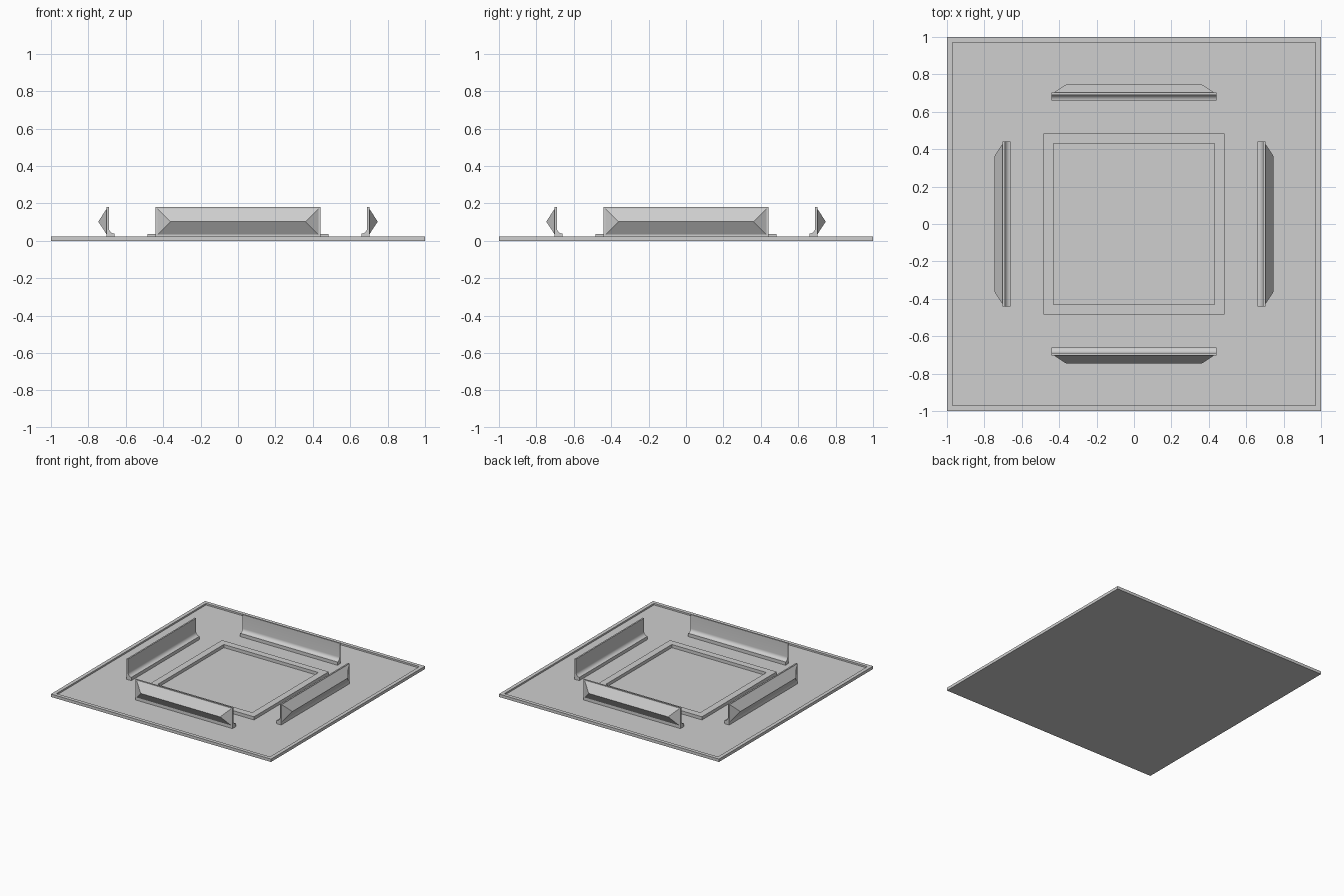
import bpy, bmesh, math
from mathutils import Matrix

if "Cube" in bpy.data.objects:
    bpy.data.objects.remove(bpy.data.objects["Cube"], do_unlink=True)

grey = bpy.data.materials.new("plain_grey")
grey.use_nodes = True
colour = (0.62, 0.62, 0.62, 1)
grey.diffuse_color = colour
grey.node_tree.nodes["Principled BSDF"].inputs["Base Color"].default_value = colour

FLOOR = 0.011


def finish(bm, name, smooth=False):
    bmesh.ops.recalc_face_normals(bm, faces=bm.faces)
    mesh = bpy.data.meshes.new(name)
    bm.to_mesh(mesh)
    bm.free()
    mesh.materials.append(grey)
    obj = bpy.data.objects.new(name, mesh)
    bpy.context.collection.objects.link(obj)
    if smooth:
        bpy.ops.object.select_all(action="DESELECT")
        obj.select_set(True)
        bpy.context.view_layer.objects.active = obj
        bpy.ops.object.shade_smooth_by_angle(angle=math.radians(30))
    return obj


def loft_squares(name, steps, closed):
    """Join square loops given as (half width, height); cap ends or close the ring."""
    bm = bmesh.new()
    loops = [[bm.verts.new((sx * h, sy * h, z))
              for sx, sy in ((-1, -1), (1, -1), (1, 1), (-1, 1))] for h, z in steps]
    pairs = list(zip(loops, loops[1:]))
    if closed:
        pairs.append((loops[-1], loops[0]))
    else:
        bm.faces.new(loops[0])
        bm.faces.new(loops[-1])
    for a, b in pairs:
        for i in range(4):
            j = (i + 1) % 4
            bm.faces.new((a[i], a[j], b[j], b[i]))
    return finish(bm, name)


# Thin base tray with a raised rim, and the square frame in its middle
loft_squares("base_tray", [(1, 0), (1, 0.024), (0.97, 0.024), (0.97, FLOOR)], False)
loft_squares("centre_frame", [(0.485, FLOOR), (0.485, 0.037), (0.43, 0.037), (0.43, FLOOR)], True)


def make_board(name, turn):
    """Upright board with a concave foot on its inner side."""
    half, outer, inner, toe, foot = 0.442, -0.702, -0.69, -0.66, 0.038
    profile = [(outer, FLOOR), (outer, 0.18), (inner, 0.18)]
    radius = toe - inner
    for i in range(9):
        a = i / 8 * math.pi / 2
        profile.append((toe - radius * math.cos(a), foot + radius * (1 - math.sin(a))))
    profile.append((toe, FLOOR))
    bm = bmesh.new()
    face = bm.faces.new([bm.verts.new((-half, y, z)) for y, z in profile])
    out = bmesh.ops.extrude_face_region(bm, geom=[face])["geom"]
    bmesh.ops.translate(bm, verts=[v for v in out if isinstance(v, bmesh.types.BMVert)],
                        vec=(2 * half, 0, 0))
    bm.transform(turn)
    finish(bm, name, smooth=True)


def make_wedge(name, turn):
    """Hipped ridge on the board's outer side."""
    half, mid, rise, base, tip = 0.43, 0.103, 0.069, -0.702, -0.747
    bm = bmesh.new()
    a, b, c, d = [bm.verts.new((sx * half, base, mid + sz * rise))
                  for sx, sz in ((-1, -1), (1, -1), (1, 1), (-1, 1))]
    left, right = [bm.verts.new((s * (half - rise), tip, mid)) for s in (-1, 1)]
    for verts in ((a, b, c, d), (a, b, right, left), (c, d, left, right),
                  (b, c, right), (d, a, left)):
        bm.faces.new(verts)
    bm.transform(turn)
    finish(bm, name)


# The same barrier on all four sides
for i, side in enumerate(("front", "left", "back", "right")):
    turn = Matrix.Rotation(i * math.pi / 2, 4, "Z")
    make_board(side + "_board", turn)
    make_wedge(side + "_wedge", turn)
